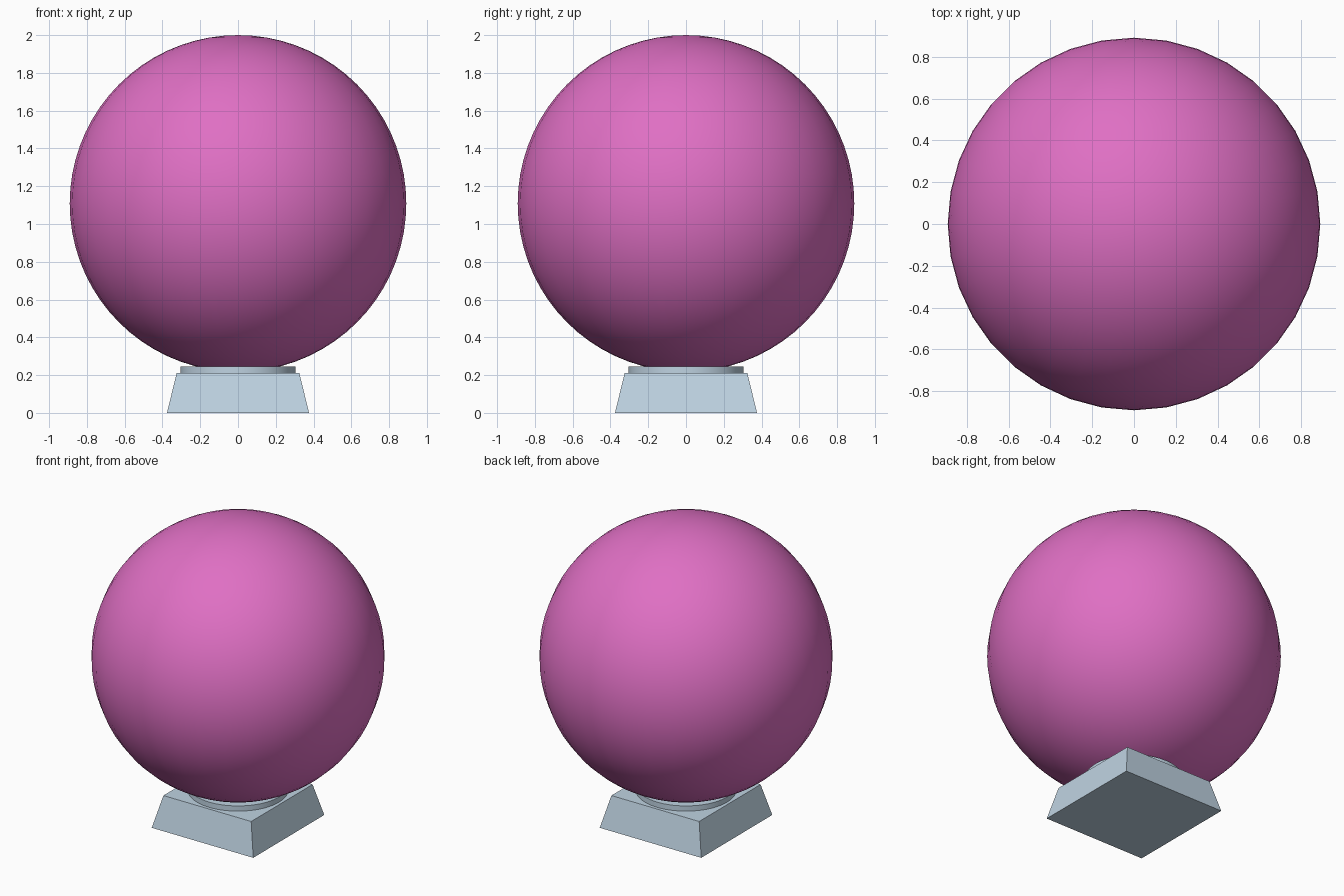
import bpy
import math

cube = bpy.data.objects.get("Cube")
if cube:
    bpy.data.objects.remove(cube, do_unlink=True)


def material(name, color):
    mat = bpy.data.materials.new(name)
    mat.use_nodes = True
    mat.diffuse_color = color
    mat.node_tree.nodes["Principled BSDF"].inputs["Base Color"].default_value = color
    return mat


def finish(name, mat, smooth=False):
    obj = bpy.context.object
    obj.name = name
    obj.data.materials.append(mat)
    bpy.ops.object.transform_apply(location=False, rotation=True, scale=True)
    if smooth:
        bpy.ops.object.shade_smooth_by_angle(angle=math.radians(35))
    return obj


pink = material("orchid pink", (0.74, 0.16, 0.55, 1))
grey = material("pale blue grey", (0.52, 0.65, 0.76, 1))

# Tapered square plinth
bpy.ops.mesh.primitive_cone_add(
    vertices=4, radius1=0.376 * math.sqrt(2), radius2=0.325 * math.sqrt(2),
    depth=0.21, location=(0, 0, 0.105), rotation=(0, 0, math.pi / 4))
finish("plinth", grey)

# Round collar under the ball
bpy.ops.mesh.primitive_cylinder_add(
    vertices=36, radius=0.305, depth=0.045, location=(0, 0, 0.2225))
finish("collar", grey, smooth=True)

# Large ball
bpy.ops.mesh.primitive_uv_sphere_add(
    segments=36, ring_count=36, radius=0.891, location=(0, 0, 1.109))
finish("ball", pink, smooth=True)
